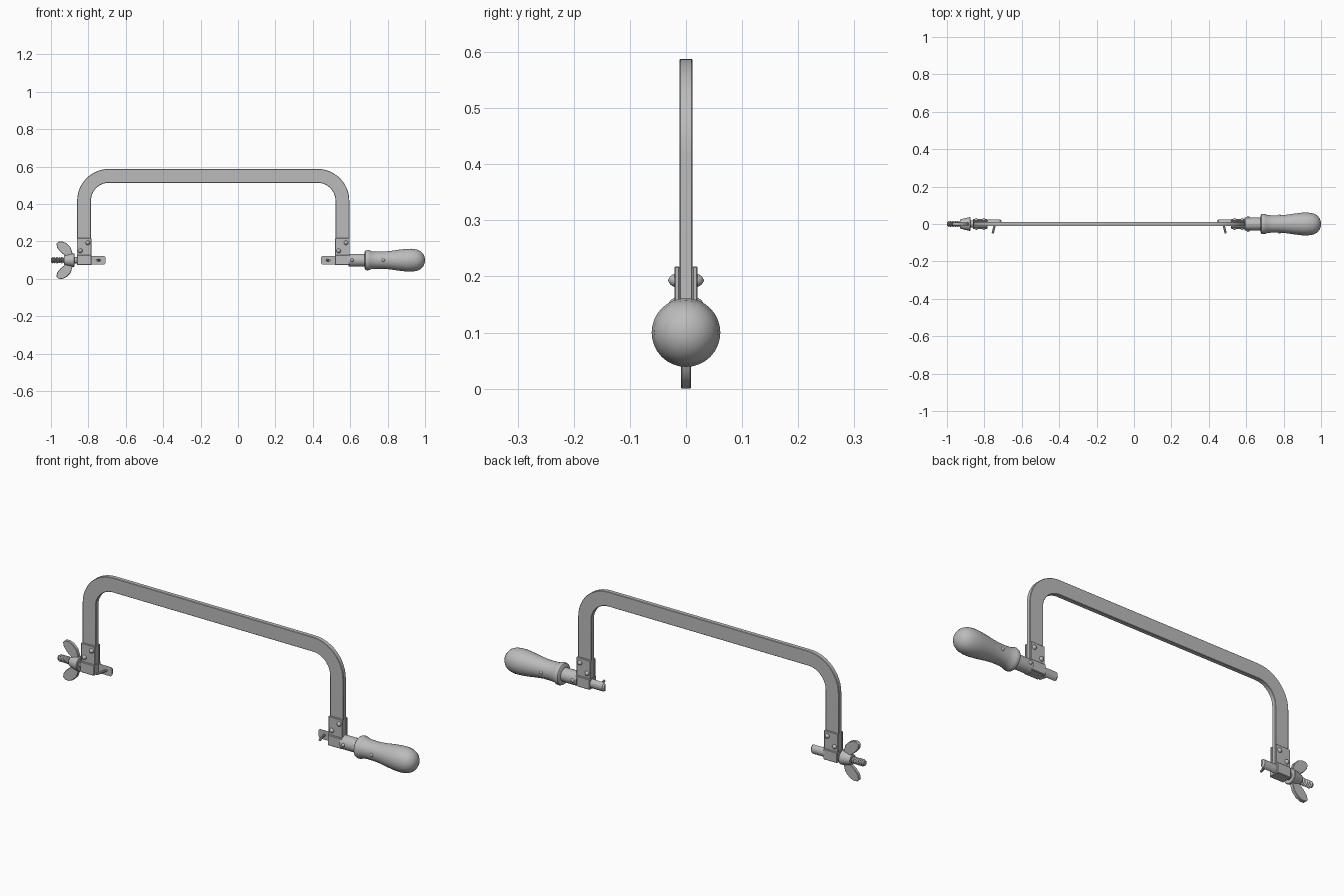
import bpy, bmesh, math
from mathutils import Matrix, Vector

cube = bpy.data.objects.get("Cube")
if cube:
    bpy.data.objects.remove(cube, do_unlink=True)

steel = bpy.data.materials.new("plain grey")
steel.use_nodes = True
grey = (0.5, 0.5, 0.5, 1)
steel.diffuse_color = grey
steel.node_tree.nodes["Principled BSDF"].inputs["Base Color"].default_value = grey

AXIS_Z = 0.1  # height of the handle and blade clamps


def finish(bm, name, smooth=False, bevel=0):
    bmesh.ops.recalc_face_normals(bm, faces=bm.faces)
    mesh = bpy.data.meshes.new(name)
    bm.to_mesh(mesh)
    bm.free()
    mesh.materials.append(steel)
    obj = bpy.data.objects.new(name, mesh)
    bpy.context.collection.objects.link(obj)
    if bevel:
        mod = obj.modifiers.new("soft edges", "BEVEL")
        mod.width = bevel
        mod.segments = 1
    if smooth:
        bpy.ops.object.select_all(action="DESELECT")
        obj.select_set(True)
        bpy.context.view_layer.objects.active = obj
        bpy.ops.object.shade_smooth_by_angle(angle=math.radians(35))
    return obj


def box(name, x0, x1, y0, y1, z0, z1, bevel=0):
    bm = bmesh.new()
    bmesh.ops.create_cube(bm, size=1)
    for v in bm.verts:
        v.co = ((x0 + x1) / 2 + v.co.x * (x1 - x0),
                (y0 + y1) / 2 + v.co.y * (y1 - y0),
                (z0 + z1) / 2 + v.co.z * (z1 - z0))
    return finish(bm, name, bevel=bevel)


def plate(name, outline, y0, y1, bevel=0):
    # Extrude an (x, z) outline along y
    bm = bmesh.new()
    face = bm.faces.new([bm.verts.new((x, y0, z)) for x, z in outline])
    out = bmesh.ops.extrude_face_region(bm, geom=[face])
    bmesh.ops.translate(bm, vec=(0, y1 - y0, 0),
                        verts=[g for g in out["geom"] if isinstance(g, bmesh.types.BMVert)])
    return finish(bm, name, True, bevel)


def lathe(name, profile, origin=(0, 0, AXIS_Z), axis=(1, 0, 0), sides=24, smooth=True):
    # Revolve (distance, radius) pairs about an axis
    bm = bmesh.new()
    verts = [bm.verts.new((r, 0, d)) for d, r in profile]
    edges = [bm.edges.new(pair) for pair in zip(verts, verts[1:])]
    bmesh.ops.spin(bm, geom=verts + edges, cent=(0, 0, 0), axis=(0, 0, 1),
                   angle=math.tau, steps=sides)
    bmesh.ops.remove_doubles(bm, verts=bm.verts, dist=0.0002)
    turn = Vector((0, 0, 1)).rotation_difference(Vector(axis)).to_matrix().to_4x4()
    bm.transform(Matrix.Translation(origin) @ turn)
    return finish(bm, name, smooth)


def rod(name, x0, x1, radius, sides=20):
    return lathe(name, [(x0, 0), (x0, radius), (x1, radius), (x1, 0)], sides=sides)


def rivet(name, x, z, y, side, radius=0.012, height=0.012):
    lathe(name, [(-0.004, radius), (0, radius), (height * 0.6, radius * 0.65), (height, 0)],
          (x, y * side, z), (0, side, 0), 12)


# Bowed flat frame
def bow(x0, x1, top, radius, bottom):
    pts = [(x0, bottom)]
    for cx, start in ((x0 + radius, math.pi), (x1 - radius, math.pi / 2)):
        for i in range(13):
            a = start - i * math.pi / 24
            pts.append((cx + radius * math.cos(a), top - radius + radius * math.sin(a)))
    return pts + [(x1, bottom)]


outer = bow(-0.86, 0.595, 0.588, 0.17, 0.125)
inner = bow(-0.786, 0.521, 0.514, 0.096, 0.125)
plate("frame", outer + inner[::-1], -0.0115, 0.0115, 0.002)

# Bracket, rivets and blade clamp at each end; inward is the direction to the blade
for label, x0, x1, inward in (("right", -0.862, -0.784, 1), ("left", 0.519, 0.597, -1)):
    box(label + "_block", x0, x1, -0.027, 0.027, 0.073, 0.127, 0.003)
    for side in (-1, 1):
        face = sorted((side * 0.011, side * 0.0205))
        box(label + "_cheek", x0, x1, *face, 0.12, 0.218, 0.002)
        mid = (x0 + x1) / 2
        rivet(label + "_upper_rivet", mid + 0.02, 0.193, 0.0205, side)
        rivet(label + "_lower_rivet", mid - 0.02, 0.15, 0.0205, side)

    # Half-round clamp with its front cut flat
    root = x1 if inward > 0 else x0
    tip = root + inward * 0.075
    clamp = [(root - inward * 0.01, 0), (root - inward * 0.01, 0.025),
             (tip - inward * 0.007, 0.025), (tip, 0.018), (tip, 0)]
    obj = lathe(label + "_clamp", clamp, sides=16, smooth=False)
    bm = bmesh.new()
    bm.from_mesh(obj.data)
    cut = bmesh.ops.bisect_plane(bm, geom=bm.verts[:] + bm.edges[:] + bm.faces[:],
                                 plane_co=(0, 0.008, 0), plane_no=(0, -1, 0), clear_outer=True)
    bmesh.ops.holes_fill(bm, edges=[e for e in bm.edges if e.is_boundary])
    bmesh.ops.recalc_face_normals(bm, faces=bm.faces)
    bm.to_mesh(obj.data)
    bm.free()

    # Slanted blade peg
    lathe(label + "_blade_peg", [(-0.006, 0), (-0.006, 0.006), (0.058, 0.006), (0.06, 0)],
          (tip - inward * 0.032, 0.008, AXIS_Z), Vector((0.25 * (-1), -1, 0)).normalized()
          if inward > 0 else Vector((0.25, -1, 0)).normalized(), 10)

# Threaded tension screw
thread = [(-1, 0), (-1, 0.012)]
for i in range(9):
    x = -0.995 + i * 0.009
    thread += [(x, 0.012), (x + 0.0045, 0.0175)]
thread += [(-0.91, 0.0125), (-0.91, 0)]
lathe("tension_screw", thread, sides=18, smooth=False)
rod("screw_shank", -0.915, -0.85, 0.018)

# Wing nut
lathe("wing_nut_hub", [(-0.93, 0), (-0.93, 0.024), (-0.905, 0.031),
                       (-0.878, 0.037), (-0.875, 0.034), (-0.875, 0)])
wing = [(-0.884, 0.11), (-0.885, 0.136), (-0.895, 0.168), (-0.918, 0.191), (-0.94, 0.2),
        (-0.96, 0.199), (-0.971, 0.188), (-0.967, 0.166), (-0.947, 0.142), (-0.925, 0.125),
        (-0.922, 0.11)]
for label, flip in (("upper", 1), ("lower", -1)):
    plate(label + "_wing", [(x, AXIS_Z + flip * (z - AXIS_Z)) for x, z in wing],
          -0.009, 0.009, 0.002)

# Ferrule and turned handle
rod("ferrule", 0.59, 0.69, 0.034, 24)
lathe("handle", [(0.676, 0), (0.676, 0.043), (0.682, 0.052), (0.692, 0.055), (0.703, 0.053),
                 (0.712, 0.048), (0.74, 0.046), (0.78, 0.046), (0.82, 0.05), (0.86, 0.056),
                 (0.9, 0.0605), (0.93, 0.0612), (0.957, 0.057), (0.978, 0.047),
                 (0.992, 0.031), (0.998, 0.016), (1, 0)], sides=32)
for side in (-1, 1):
    rivet("ferrule_rivet", 0.61, AXIS_Z, 0.032, side, 0.01, 0.011)
    rivet("handle_rivet", 0.777, AXIS_Z, 0.044, side, 0.01, 0.008)
